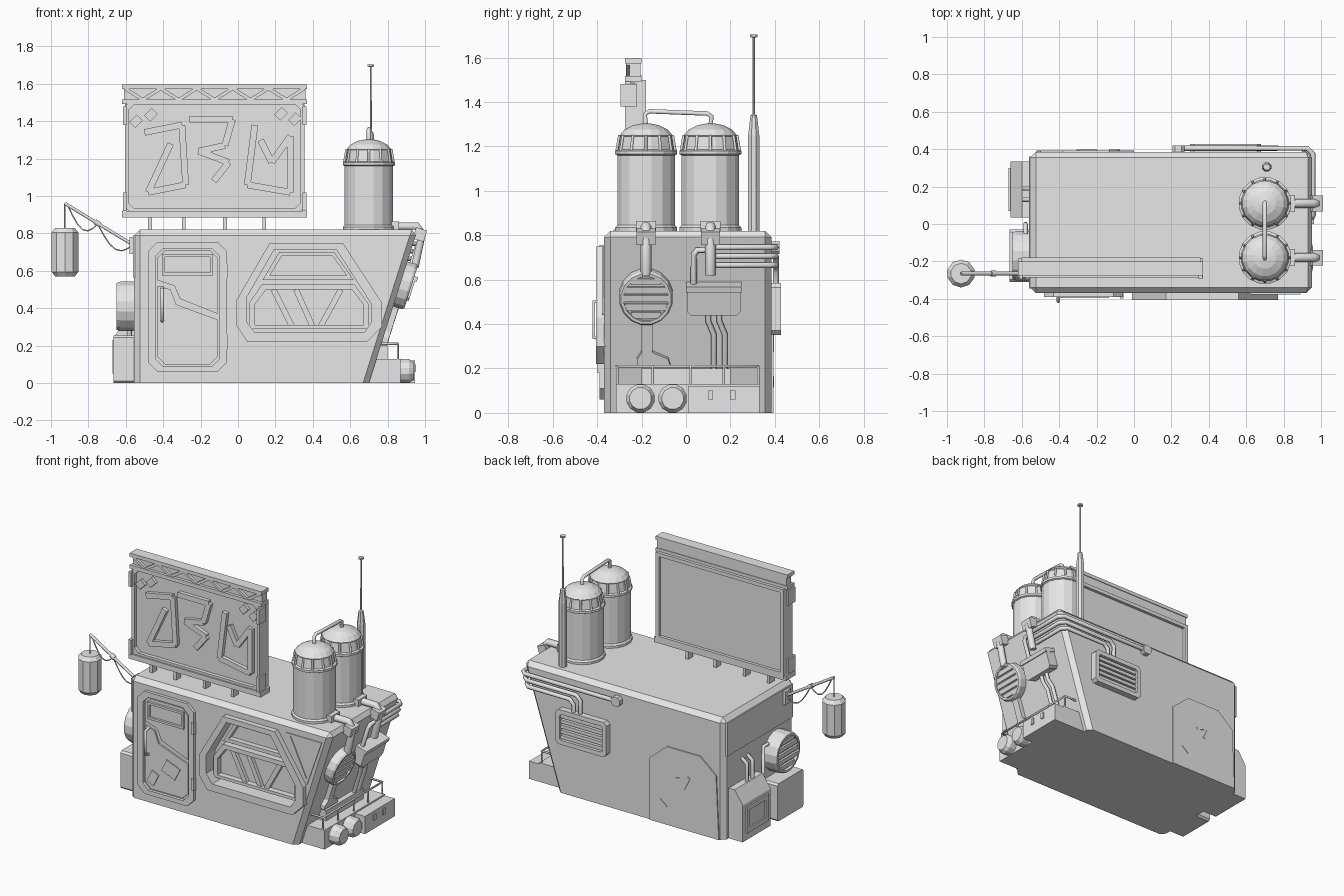
import bpy, bmesh
from math import sin, cos, pi, sqrt
from mathutils import Matrix, Vector

if "Cube" in bpy.data.objects:
    bpy.data.objects.remove(bpy.data.objects["Cube"])

grey = bpy.data.materials.new("plain grey")
grey.use_nodes = True
grey.diffuse_color = (0.8, 0.8, 0.8, 1)
grey.node_tree.nodes["Principled BSDF"].inputs["Base Color"].default_value = (0.8, 0.8, 0.8, 1)


# Frames: u across a wall, v up it, w outwards
def frame(origin, u, v, w):
    m = Matrix((u, v, w)).transposed().to_4x4()
    m.translation = origin
    return m


TOP = Matrix.Identity(4)
FRONT = frame((0, -.37, 0), (1, 0, 0), (0, 0, 1), (0, -1, 0))
BACK = frame((0, .385, 0), (-1, 0, 0), (0, 0, 1), (0, 1, 0))
LEFT = frame((-.55, 0, 0), (0, -1, 0), (0, 0, 1), (-1, 0, 0))
SLOPE = frame((.70, 0, 0), (0, 1, 0), (.317, 0, 1), (.95, 0, -.3))
SIGN = frame((0, -.25, 0), (1, 0, 0), (0, 0, 1), (0, -1, 0))
SIGN_BACK = frame((0, -.2, 0), (-1, 0, 0), (0, 0, 1), (0, 1, 0))


def finish(name, bm, F=TOP):
    bm.transform(F)
    bmesh.ops.recalc_face_normals(bm, faces=bm.faces)
    me = bpy.data.meshes.new(name)
    bm.to_mesh(me)
    bm.free()
    me.materials.append(grey)
    ob = bpy.data.objects.new(name, me)
    bpy.context.collection.objects.link(ob)
    return ob


def loft(name, F, loops, closed=False):
    """Skin between loops of equal length, capped unless closed."""
    bm = bmesh.new()
    rows = [[bm.verts.new(p) for p in loop] for loop in loops]
    n = len(rows[0])
    pairs = list(zip(rows, rows[1:] + rows[:1])) if closed else list(zip(rows, rows[1:]))
    for a, b in pairs:
        for i in range(n):
            bm.faces.new((a[i], a[(i + 1) % n], b[(i + 1) % n], b[i]))
    if not closed:
        bm.faces.new(rows[0])
        bm.faces.new(rows[-1])
    return finish(name, bm, F)


def panel(name, F, pts, w0, w1):
    return loft(name, F, [[(u, v, w) for u, v in pts] for w in (w0, w1)])


def ring(name, F, outer, inner, w0, w1):
    return loft(name, F, [[(u, v, w) for u, v in p] for p, w in
                          ((outer, w0), (outer, w1), (inner, w1), (inner, w0))], True)


def rect(u0, u1, v0, v1, c=0):
    """Rectangle, with corners cut by c."""
    if not c:
        return [(u0, v0), (u1, v0), (u1, v1), (u0, v1)]
    return [(u0 + c, v0), (u1 - c, v0), (u1, v0 + c), (u1, v1 - c),
            (u1 - c, v1), (u0 + c, v1), (u0, v1 - c), (u0, v0 + c)]


def box(name, F, u0, u1, v0, v1, w0, w1, c=0):
    return panel(name, F, rect(u0, u1, v0, v1, c), w0, w1)


def bar(name, F, p, q, t, w0, w1):
    p, q = Vector(p), Vector(q)
    d = (q - p).normalized() * t / 2
    s = Vector((-d.y, d.x))
    return panel(name, F, [p + s, p - s, q - s, q + s], w0, w1)


def lathe(name, F, u, v, profile, n=16):
    return loft(name, F, [[(u + r * cos(2 * pi * (i + .5) / n), v + r * sin(2 * pi * (i + .5) / n), w)
                           for i in range(n)] for r, w in profile])


def tube(name, F, pts, r):
    cu = bpy.data.curves.new(name, "CURVE")
    cu.dimensions = "3D"
    cu.bevel_depth, cu.bevel_resolution, cu.use_fill_caps = r, 1, True
    sp = cu.splines.new("POLY")
    sp.points.add(len(pts) - 1)
    for point, p in zip(sp.points, pts):
        point.co = (*(F @ Vector(p)), 1)
    tmp = bpy.data.objects.new(name, cu)
    bpy.context.collection.objects.link(tmp)
    me = bpy.data.meshes.new_from_object(tmp.evaluated_get(bpy.context.evaluated_depsgraph_get()))
    bpy.data.objects.remove(tmp)
    me.materials.clear()
    me.materials.append(grey)
    bpy.context.collection.objects.link(bpy.data.objects.new(name, me))


def fan(name, F, u, v, r, depth, base=0):
    """Round housing with a rim and horizontal slats."""
    lathe(name + "_drum", F, u, v, [(r, base), (r, depth * .8), (r * .94, depth),
                                    (r * .83, depth), (r * .83, depth - .02)])
    for k in range(-2, 3):
        z = k * r * .31
        half = sqrt((r * .83) ** 2 - z * z)
        box(name + "_slat", F, u - half, u + half, v + z - .014, v + z + .014, depth - .03, depth - .006)


# Main hull: leaning right wall, chamfered edges, window recess
hull = panel("hull", FRONT, [(-.555, 0), (.70, 0), (.96, .82), (-.555, .82)], 0, -.755)
bm = bmesh.new()
bm.from_mesh(hull.data)
edges = [e for e in bm.edges if max(v.co.z for v in e.verts) > .1]
bmesh.ops.bevel(bm, geom=edges, offset=.03, segments=1, affect="EDGES")
bm.to_mesh(hull.data)
bm.free()
outer = [(-.01, .31), (-.01, .44), (.17, .75), (.56, .75), (.77, .43), (.77, .30), (.69, .22), (.05, .22)]
inner = [(.045, .33), (.045, .455), (.195, .715), (.525, .715), (.715, .42), (.715, .33), (.675, .27), (.09, .27)]
cutter = panel("window_cutter", FRONT, inner, -.06, .1)
cutter.hide_render = True
mod = hull.modifiers.new("recess", "BOOLEAN")
mod.object, mod.solver = cutter, "EXACT"
cut = bpy.data.meshes.new_from_object(hull.evaluated_get(bpy.context.evaluated_depsgraph_get()))
hull.modifiers.clear()
hull.data = cut
bpy.data.objects.remove(cutter)

# Serving window: frame, shutters and struts
ring("window_frame", FRONT, outer, inner, -.01, .035)
ring("window_upper_frame", FRONT, [(.13, .55), (.62, .55), (.515, .70), (.22, .70)],
     [(.17, .575), (.58, .575), (.505, .68), (.235, .68)], -.07, -.025)
ring("window_lower_frame", FRONT, [(.06, .29), (.70, .29), (.70, .42), (.62, .53), (.13, .53), (.06, .43)],
     [(.09, .31), (.67, .31), (.67, .42), (.61, .50), (.15, .50), (.09, .42)], -.07, -.02)
for p, q in (((.19, .5), (.29, .3)), ((.40, .3), (.31, .5)), ((.44, .3), (.55, .5))):
    bar("window_strut", FRONT, p, q, .03, -.07, -.035)
ring("corner_trim", FRONT, [(.62, .75), (.89, .75), (.78, .44)], [(.655, .735), (.87, .735), (.775, .48)], -.01, .006)

# Door
ring("door_frame", FRONT, rect(-.48, -.06, .06, .755, .05), rect(-.44, -.10, .09, .72, .04), -.01, .02)
panel("door_upper_leaf", FRONT, [(-.43, .55), (-.34, .52), (-.31, .45), (-.11, .37), (-.11, .67), (-.15, .71),
                                 (-.39, .71), (-.43, .67)], -.01, .01)
panel("door_lower_leaf", FRONT, [(-.43, .14), (-.39, .10), (-.15, .10), (-.11, .14), (-.11, .34), (-.33, .42),
                                 (-.36, .50), (-.43, .52)], -.01, .01)
ring("door_window", FRONT, rect(-.405, -.135, .575, .69), rect(-.39, -.15, .59, .675), 0, .025)
tube("door_handle", FRONT, [(-.405, .33, 0), (-.405, .34, .045), (-.405, .5, .045), (-.405, .51, 0)], .009)
for v in (.6, .22):
    box("door_hinge", FRONT, -.075, -.055, v - .04, v + .04, 0, .028)
for u, v in ((-.26, .28), (-.21, .26), (-.37, .18)):
    bar("door_sticker", FRONT, (u - .02, v - .04), (u + .02, v + .04), .055, 0, .017)

# Sign board
box("sign_core", SIGN, -.60, .35, .90, 1.52, -.05, 0)
ring("sign_border", SIGN, rect(-.605, .355, .91, 1.51, .03), rect(-.585, .335, .935, 1.49, .03), -.04, .025)
ring("sign_back_border", SIGN_BACK, rect(-.355, .605, .9, 1.5), rect(-.33, .58, .935, 1.475), -.03, .02)
box("sign_bottom_rail", SIGN, -.62, .37, .885, .92, -.065, .035)
box("sign_header", SIGN, -.61, .36, 1.5, 1.59, -.045, .005)
for v in (1.505, 1.585):
    box("sign_header_rail", SIGN, -.62, .368, v - .012, v + .012, -.05, .025)
for i in range(10):
    a, b = -.605 + i * .096, -.509 + i * .096
    lo, hi = (1.515, 1.575) if i % 2 else (1.575, 1.515)
    bar("sign_header_brace", SIGN, (a, lo), (b, hi), .018, 0, .02)
for x in (-.61, .35):
    for v in (.97, 1.43):
        box("sign_corner_block", SIGN, x - .005, x + .015, v - .05, v + .05, -.03, .045)
for x in (-.47, -.29, -.07, .14):
    box("sign_leg", TOP, x - .01, x + .01, -.26, -.21, .8, .9)

# Abstract raised strips on the sign
strips = [[(-.5, 1.34), (-.3, 1.38), (-.28, 1.06), (-.48, 1.02), (-.36, 1.28)],
          [(-.26, 1.41), (-.03, 1.41), (-.07, 1.27), (-.21, 1.24), (-.05, 1.18), (-.13, 1.08)],
          [(.09, 1.38), (.05, 1.06), (.28, 1.02), (.28, 1.32), (.18, 1.18), (.12, 1.3)]]
for path in strips:
    for p, q in zip(path, path[1:]):
        bar("sign_strip", SIGN, p, q, .035, -.01, .025)
for u, v in ((-.545, 1.40), (-.465, 1.435), (.23, 1.44), (.305, 1.41)):
    bar("sign_chip", SIGN, (u - .02, v - .02), (u + .02, v + .02), .045, -.01, .02)

# Rooftop tanks with ribbed domes and feed pipes
for y in (-.18, .11):
    lathe("tank", TOP, .70, y, [(.142, .81), (.142, .835), (.132, .845), (.132, 1.16), (.142, 1.165), (.142, 1.18),
                               (.128, 1.185), (.118, 1.245), (.122, 1.25), (.1, 1.275), (.06, 1.295), (.02, 1.303)])
    for i in range(12):
        c, s = cos(i * pi / 6), sin(i * pi / 6)
        tube("tank_rib", TOP, [(.7 + .132 * c, y + .132 * s, 1.18), (.7 + .12 * c, y + .12 * s, 1.25)], .007)
    tube("tank_feed", TOP, [(.78, y, .84), (.955, y, .84), (.985, y, .80), (.945, y, .62)], .024)
    box("tank_feed_clamp", TOP, .82, .86, y - .045, y + .045, .81, .865)
    box("tank_feed_collar", SLOPE, y - .042, y + .042, .77, .83, -.01, .05)
tube("tank_bridge", TOP, [(.7, -.18, 1.29), (.7, -.185, 1.345), (.7, -.165, 1.358), (.7, .095, 1.348),
                          (.7, .115, 1.335), (.7, .11, 1.29)], .012)
lathe("antenna", TOP, .71, .305, [(.027, .81), (.027, 1.25), (.016, 1.34), (.006, 1.345), (.005, 1.69),
                                  (.018, 1.692), (.018, 1.703)], 8)

# Leaning wall: fan, junction box, pipes
fan("wall_fan", SLOPE, -.18, .53, .122, .06)
panel("fan_duct", SLOPE, [(-.22, .22), (-.07, .22), (-.08, .25), (-.15, .28), (-.15, .42), (-.2, .42), (-.2, .28),
                          (-.22, .25)], -.01, .03)
box("junction_box", SLOPE, .005, .245, .46, .585, -.01, .07, .015)
box("junction_lid", SLOPE, .0, .25, .565, .59, -.01, .08)
tube("junction_pipe", SLOPE, [(.035, .58, .025), (.035, .72, .025), (.05, .74, .025), (.11, .74, .025)], .014)
for u in (.10, .15):
    tube("drain_pipe", SLOPE, [(u, .47, .02), (u, .42, .02), (u + .025, .36, .02), (u + .025, .1, .02)], .013)

# Step deck with rail and canisters
box("deck", TOP, .68, .87, -.315, .33, 0, .13)
box("deck_locker", TOP, .86, .945, .01, .33, 0, .12)
box("deck_back_step", TOP, .74, .80, -.2, .2, .12, .2)
for u in (.11, .21):
    box("deck_latch", TOP, .94, .953, u - .012, u + .012, .06, .1)
DECK = frame((.86, 0, 0), (0, 1, 0), (0, 0, 1), (1, 0, 0))
for u in (-.205, -.06):
    lathe("canister", DECK, u, .065, [(.065, -.02), (.065, .055), (.05, .08)], 12)
tube("deck_rail", TOP, [(.75, -.31, .21), (.855, -.31, .21), (.855, .325, .21), (.75, .325, .21)], .007)
for y in (-.31, -.15, .02, .17, .325):
    tube("rail_post", TOP, [(.855, y, .12), (.855, y, .21)], .006)

# Rear: wrap-around pipes, louvred vent, service hatch
for i, (v, end) in enumerate(((.745, .25), (.705, .54), (.665, .59))):
    x = .70 + .317 * v + .02
    path = [(x, .13, v), (x, .375, v), (x - .03, .405, v), (end, .405, v)]
    tube("rear_pipe", TOP, path + ([(end - .03, .405, v - .03), (end - .03, .405, .56)] if i else []), .014)
box("rear_pipe_end", BACK, -.27, -.205, .715, .775, 0, .035, .015)
ring("vent_frame", BACK, rect(-.68, -.30, .35, .585, .02), rect(-.65, -.33, .38, .555, .01), -.01, .042)
for k in range(5):
    box("vent_slat", BACK, -.65, -.33, .385 + k * .035, .408 + k * .035, -.01, .03)
panel("rear_hatch", BACK, [(0, 0), (.52, 0), (.5, .43), (.38, .53), (.13, .53), (0, .42)], -.01, .008)
for p, q in (((.2, .33), (.3, .36)), ((.3, .36), (.26, .28)), ((.08, .16), (.13, .12))):
    bar("hatch_scrape", BACK, p, q, .015, 0, .012)

# Left wall: drum, locker, console
box("left_band", LEFT, -.36, .345, .565, .79, 0, .012)
fan("left_drum", LEFT, .17, .41, .135, .10)
box("left_locker", LEFT, .03, .31, 0, .255, 0, .115, .012)
SIDE = frame((0, .035, 0), (1, 0, 0), (0, 0, 1), (0, 1, 0))
panel("console", SIDE, [(-.54, 0), (-.66, 0), (-.66, .25), (-.6, .34), (-.54, .34)], 0, .3)
ring("console_screen", LEFT, rect(-.30, -.07, .05, .23), rect(-.27, -.10, .08, .20), .1, .12)
for u in (-.13, -.19):
    tube("console_pipe", LEFT, [(u, .32, .04), (u, .46, .04), (u, .49, 0)], .013)
tube("drum_pipe", LEFT, [(0, .2, .03), (0, .5, .03), (.05, .5, .03)], .012)

# Lantern on a pole with a sagging cord
tube("lamp_pole", TOP, [(-.53, -.265, .72), (-.925, -.265, .96)], .01)
tube("lamp_pole_joint", TOP, [(-.74, -.265, .848), (-.765, -.265, .863)], .016)
box("lamp_bracket", LEFT, .235, .295, .69, .78, 0, .03)
for a, b, za, zb in ((-.91, -.75, .95, .85), (-.75, -.56, .85, .74)):
    tube("lamp_cord", TOP, [(a + (b - a) * t / 6, -.265, za + (zb - za) * t / 6 - .08 * sin(pi * t / 6))
                            for t in range(7)], .004)
tube("lamp_wire", TOP, [(-.925, -.265, .96), (-.925, -.265, .82)], .004)
lathe("lantern", TOP, -.925, -.265, [(.055, .57), (.075, .595), (.075, .805), (.055, .83)], 10)
